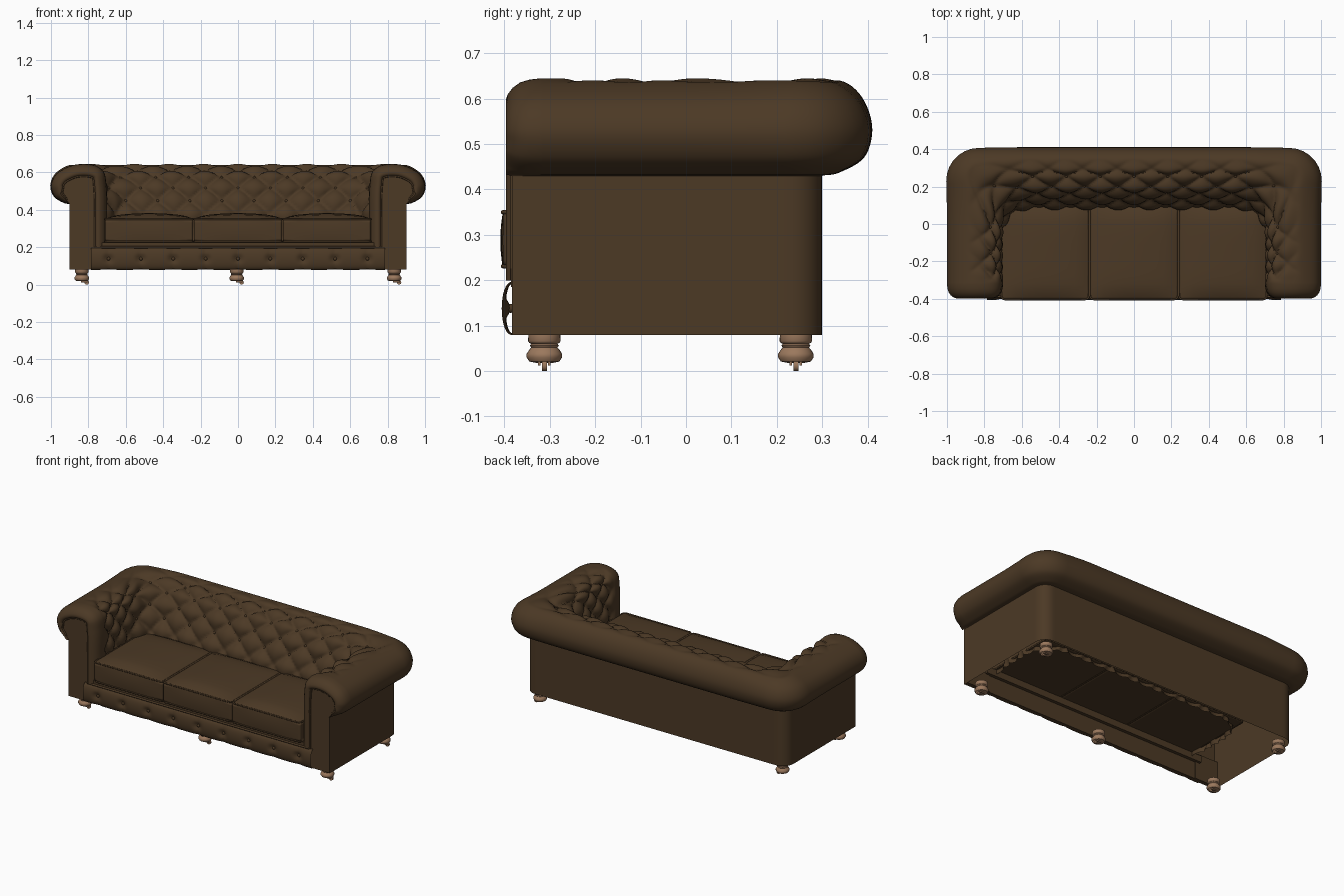
import bpy, bmesh, math
from mathutils import Vector, Matrix

if "Cube" in bpy.data.objects:
    bpy.data.objects.remove(bpy.data.objects["Cube"])


def material(name, rgb):
    m = bpy.data.materials.new(name)
    m.diffuse_color = (*rgb, 1)
    m.use_nodes = True
    m.node_tree.nodes["Principled BSDF"].inputs["Base Color"].default_value = m.diffuse_color
    return m


LEATHER = material("brown leather", (0.072, 0.041, 0.0185))
WOOD = material("light wood", (0.33, 0.19, 0.11))


def finish(name, bm, mat, mirror=False, bevel=0, angle=45):
    me = bpy.data.meshes.new(name)
    bm.to_mesh(me)
    bm.free()
    ob = bpy.data.objects.new(name, me)
    bpy.context.collection.objects.link(ob)
    me.materials.append(mat)
    bpy.ops.object.select_all(action='DESELECT')
    ob.select_set(True)
    bpy.context.view_layer.objects.active = ob
    bpy.ops.object.shade_smooth_by_angle(angle=math.radians(angle))
    if bevel:
        b = ob.modifiers.new("bevel", 'BEVEL')
        b.width, b.segments, b.limit_method = bevel, 3, 'ANGLE'
    if mirror:
        ob.modifiers.new("mirror", 'MIRROR')
    return ob


def piping(name, pts, r=0.005, closed=False):
    cu = bpy.data.curves.new(name, 'CURVE')
    cu.dimensions, cu.bevel_depth, cu.bevel_resolution = '3D', r, 2
    sp = cu.splines.new('POLY')
    sp.points.add(len(pts) - 1)
    for p, c in zip(sp.points, pts):
        p.co = (*c, 1)
    sp.use_cyclic_u = closed
    cu.materials.append(LEATHER)
    bpy.context.collection.objects.link(bpy.data.objects.new(name, cu))


def box(bm, lo, hi):
    c = [(a + b) / 2 for a, b in zip(lo, hi)]
    s = [b - a for a, b in zip(lo, hi)]
    bmesh.ops.create_cube(bm, size=1, matrix=Matrix.Translation(c) @ Matrix.Diagonal((*s, 1)))


def ball(bm, p, r):
    bmesh.ops.create_uvsphere(bm, u_segments=10, v_segments=6, radius=r, matrix=Matrix.Translation(p))


def grid(bm, cols):
    vs = [[bm.verts.new(p) for p in c] for c in cols]
    for c0, c1 in zip(vs, vs[1:]):
        for j in range(len(c0) - 1):
            bm.faces.new((c0[j], c1[j], c1[j + 1], c0[j + 1]))
    return vs


# --- Rolled arms and back: one section swept round half a U, then mirrored
# section rows: arm depth, back depth (0 = outer wall, 1 = inner face), height, tuft row
SECTION = [(1, 1, .20, -1.5), (1, 1, .36, -.3), (1, .83, .46, 1), (.98, .7, .53, 2),
           (.93, .52, .595, 3), (.74, .25, .632, 4), (.4, .02, .645, 5), (.02, -.24, .634, 6),
           (-.35, -.41, .592, 7), (-.5, -.48, .53, 8), (-.4, -.4, .47, 9), (-.15, -.16, .437, 10),
           (0, 0, .43, 11), (0, 0, .42, 11.2), (0, 0, .08, 12)]
A1, A2, A3 = 3.25, 5.25, 7.25      # path: back, corner, arm
Y_END, R = -.32, .07


def section(v):
    v = min(max(v, 0), len(SECTION) - 1)
    i = min(int(v), len(SECTION) - 2)
    t = v - i
    P = [SECTION[min(max(k, 0), len(SECTION) - 1)] for k in range(i - 1, i + 3)]
    if i >= 12:
        return [a + (b - a) * t for a, b in zip(P[1], P[2])]
    return [.5 * (2 * b + (c - a) * t + (2 * a - 5 * b + 4 * c - d) * t * t
                  + (3 * b - a - 3 * c + d) * t ** 3) for a, b, c, d in zip(*P)]


def outer_corner(f):
    # point on the rounded wall corner and its outward direction
    arc, lead = R * math.pi / 2, .3 - R
    s = f * (2 * lead + arc)
    q = min(max((s - lead) / R, 0), math.pi / 2)
    n = Vector((math.sin(q), math.cos(q)))
    p = Vector((.9 - R, .3 - R)) + n * R
    p.x -= max(lead - s, 0)
    p.y -= max(s - lead - arc, 0)
    return p, n


def base(a, v):
    da, db, z, _ = section(v)
    if a < A1:
        f, w, n = a / A1, 0, Vector((0, 1))
        out, inn = Vector((.6 * f, .3)), Vector((.55 * f, .07))
    elif a < A2:
        f = (a - A1) / (A2 - A1)
        w, q = f * f * (3 - 2 * f), f * math.pi / 2
        out, n = outer_corner(f)
        inn = Vector((.55 + .15 * math.sin(q), -.08 + .15 * math.cos(q)))
    else:
        f, w, n = (a - A2) / (A3 - A2), 1, Vector((1, 0))
        out, inn = Vector((.9, Y_END * f)), Vector((.7, -.08 + (Y_END + .08) * f))
    d = db + (da - db) * w
    # inside the wall blend towards the inner face, outside it roll straight out
    p = out + (inn - out) * d if d > 0 else out - n * d * (.23 - .03 * w)
    return Vector((p.x, p.y, z))


def normal(a, v):
    e = .03
    du = base(min(a + e, A3), v) - base(a - e, v)
    dv = base(a, min(v + e, 14)) - base(a, max(v - e, 0))
    return du.cross(dv).normalized()


def tufted(a, v):
    b = section(v)[3]
    h = (abs(math.sin(math.pi * (a + b / 2)) * math.sin(math.pi * (a - b / 2)))) ** .5
    fade = min(max((5.9 - b) / 1.6, 0), 1) * min(max((A3 - a - .1) / .4, 0), 1)
    p = base(a, v) - normal(a, v) * .034 * (1 - h) * fade
    if a == 0:
        p.x = 0
    return p


rows = [i / 7 for i in range(14 * 7 + 1)]
cols = [[tufted(i / 18, v) for v in rows] for i in range(int(A3 * 18) + 1)]
cols.append([tufted(A3, v) for v in rows])
# padded front end of the arm, stepping in to a recessed scroll panel
for inset, y in [(.003, -.345), (.009, -.365), (.021, -.382), (.036, -.393), (.048, -.397),
                 (.059, -.392), (.065, -.381)]:
    ring = []
    for v in rows:
        wt = min(max((11 - section(v)[3]) / 2.5, 0), 1)
        p = base(A3, v) - normal(A3, v) * inset * wt
        ring.append(Vector((p.x, y if wt > 0 else max(y, -.383), p.z)))
    cols.append(ring)
bm = bmesh.new()
vs = grid(bm, cols)
bm.faces.new(vs[-1])
finish("rolled_arms_and_back", bm, LEATHER, mirror=True, angle=60)

scroll = [p for p, v in zip(cols[-1], rows) if section(v)[3] < 10.4]
for s in (1, -1):
    piping("arm_scroll_piping", [(s * p.x, p.y - .002, p.z) for p in scroll])

# lower front of each arm
bm = bmesh.new()
box(bm, (.74, -.3808, .08), (.9, -.355, .24))
finish("arm_front_base", bm, LEATHER, mirror=True)

# buttons in the tufting
bm = bmesh.new()
for k in (1, 2, 3, 4):
    for i in range(7):
        a = i + (.5 if k % 2 else 0)
        if a < A3 - .5:
            ball(bm, tufted(a, k + 1), .009)
finish("tuft_buttons", bm, LEATHER, mirror=True)

# --- Front rail, padded and buttoned
STEP, ZC = .173, .138


def rail(x, t):
    z = ZC + .055 * t
    dx = (x / STEP - round(x / STEP)) * STEP
    dent = math.exp(-(dx * dx + (z - ZC) ** 2) / (2 * .017 ** 2))
    pleat = .35 * math.exp(-abs(dx) / .018)
    bulge = max(1 - t * t, 0) ** .4 * (1 - max(.8 * dent, pleat))
    return Vector((x, -.381 - .025 * bulge, z + .004 * t * (1 - pleat * 3)))


bm = bmesh.new()
grid(bm, [[rail(.785 * i / 90, -math.cos(math.pi * j / 16)) for j in range(17)] for i in range(91)])
for i in range(5):
    ball(bm, rail(i * STEP, 0), .01)
finish("front_rail", bm, LEATHER, mirror=True, angle=60)
bm = bmesh.new()
box(bm, (-.77, -.386, .185), (.77, -.34, .226))
box(bm, (-.785, -.382, .08), (.785, -.36, .2))
finish("seat_front_border", bm, LEATHER)
piping("rail_piping", [(-.765, -.388, .2), (.765, -.388, .2)], .006)

# --- Three seat cushions with crowned tops and piped edges
for name, x0, x1 in (("left", -.71, -.24), ("middle", -.236, .236), ("right", .24, .71)):
    cx, hx, hy, cy = (x0 + x1) / 2, (x1 - x0) / 2, .25, -.153
    bm = bmesh.new()
    bmesh.ops.create_cube(bm, size=2)
    bmesh.ops.subdivide_edges(bm, edges=bm.edges[:], cuts=11, use_grid_fill=True)
    for v in bm.verts:
        x, y, z = v.co
        crown = (1 - x * x) * (1 - y ** 4)
        puff = .006 * (1 - z * z) * (1 - x * x)
        v.co = (cx + x * hx, cy + y * (hy + (puff if y < 0 else 0)),
                (.352 + .03 * crown ** .6) if z > .99 else .2885 + z * .0635)
    finish(name + "_seat_cushion", bm, LEATHER, bevel=.012)
    for z in (.35, .231):
        r = .02
        pts = [(cx + sx * (hx - r) + r * math.cos(q), cy + sy * (hy - r) + r * math.sin(q), z)
               for sx, sy, q0 in ((1, 1, 0), (-1, 1, 1), (-1, -1, 2), (1, -1, 3))
               for q in [(q0 + k / 3) * math.pi / 2 for k in range(4)]]
        piping(name + "_cushion_piping", pts, .005, True)

# --- Turned feet with small castors
TURN = [(0, .082), (.035, .082), (.036, .066), (.033, .062), (.029, .06), (.032, .056), (.029, .052),
        (.034, .046), (.039, .038), (.039, .03), (.033, .021), (.018, .018), (0, .018)]
for name, x, y in (("front_left", -.835, -.312), ("front_middle", -.007, -.312), ("front_right", .835, -.312),
                   ("back_left", -.835, .242), ("back_right", .835, .242)):
    bm = bmesh.new()
    N = 24
    grid(bm, [[(x + r * math.cos(q), y + r * math.sin(q), z) for r, z in reversed(TURN)]
              for q in [2 * math.pi * k / N for k in range(N + 1)]])
    bmesh.ops.remove_doubles(bm, verts=bm.verts[:], dist=1e-5)
    turn = Matrix.Translation((x + .026, y, .012)) @ Matrix.Rotation(math.pi / 2, 4, 'X')
    bmesh.ops.create_cone(bm, cap_ends=True, segments=16, radius1=.012, radius2=.012, depth=.011, matrix=turn)
    for s in (-1, 1):
        box(bm, (x - .005, y + s * .011 - .003, .012), (x + .03, y + s * .011 + .003, .022))
    finish(name + "_foot", bm, WOOD)
